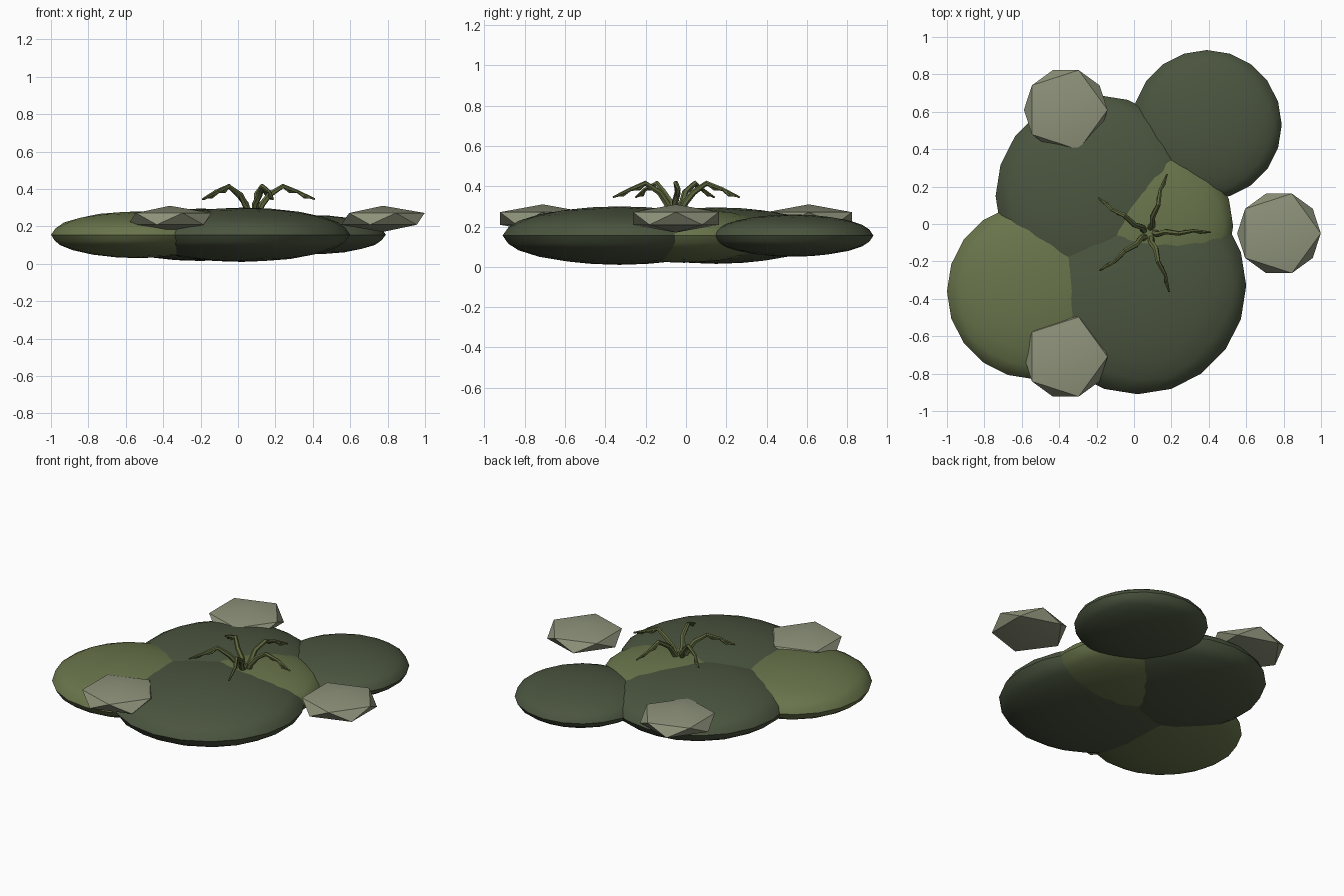
import bpy, math
from mathutils import Vector

old = bpy.data.objects.get("Cube")
if old:
    bpy.data.objects.remove(old, do_unlink=True)


def material(name, rgb):
    m = bpy.data.materials.new(name)
    m.use_nodes = True
    m.diffuse_color = (*rgb, 1)
    bsdf = m.node_tree.nodes["Principled BSDF"]
    bsdf.inputs["Base Color"].default_value = (*rgb, 1)
    bsdf.inputs["Roughness"].default_value = 0.9
    return m


dark_moss = material("dark moss", (0.07, 0.09, 0.05))
olive_moss = material("olive moss", (0.14, 0.175, 0.07))
pale_stone = material("pale stone", (0.27, 0.29, 0.195))
stem_green = material("stem green", (0.12, 0.145, 0.05))


def mound(name, centre, radius, height, mat, detail):
    """Flattened icosphere."""
    bpy.ops.mesh.primitive_ico_sphere_add(subdivisions=detail, radius=1, location=centre)
    ob = bpy.context.object
    ob.name = name
    ob.scale = (radius, radius, height)
    bpy.ops.object.transform_apply(location=False, rotation=False, scale=True)
    ob.data.materials.append(mat)
    bpy.ops.object.shade_smooth_by_angle(angle=math.radians(30))
    return ob


# Moss mounds
mound("front_mound", (0.02, -0.33, 0.155), 0.58, 0.145, dark_moss, 3)
mound("left_back_mound", (-0.20, 0.15, 0.155), 0.54, 0.14, dark_moss, 3)
mound("far_back_mound", (0.39, 0.53, 0.155), 0.40, 0.105, dark_moss, 3)
mound("side_mound", (-0.53, -0.36, 0.155), 0.47, 0.125, olive_moss, 3)
mound("middle_mound", (0.07, -0.01, 0.155), 0.46, 0.135, olive_moss, 3)

# Pale stones
for name, x, y in (("front_stone", -0.365, -0.71),
                   ("back_stone", -0.365, 0.61),
                   ("side_stone", 0.775, -0.05)):
    mound(name, (x, y, 0.24), 0.25, 0.07, pale_stone, 1)


# Drooping sprout: five arching stems with short twigs near the tips
def add_path(curve, points, radii):
    s = curve.splines.new("POLY")
    s.points.add(len(points) - 1)
    for p, co, r in zip(s.points, points, radii):
        p.co = (*co, 1)
        p.radius = r


HUB = Vector((0.08, -0.05, 0))
ARCH = [(0.02, 0.26), (0.05, 0.32), (0.09, 0.37), (0.16, 0.415), (0.24, 0.385), (0.33, 0.345)]
WIDTH = [1.1, 1.0, 0.9, 0.75, 0.55, 0.3]


def make_stem(index, angle):
    out = Vector((math.cos(angle), math.sin(angle), 0))
    side = Vector((-out.y, out.x, 0))
    up = Vector((0, 0, 1))
    path = [HUB + out * r + up * z + side * (0.006 * (-1) ** i)
            for i, (r, z) in enumerate(ARCH)]
    curve = bpy.data.curves.new("stem", "CURVE")
    curve.dimensions = "3D"
    curve.bevel_depth = 0.017
    curve.bevel_resolution = 1
    curve.use_fill_caps = True
    add_path(curve, path, WIDTH)
    # Twigs leaving the outer joints
    for joint, sign in ((3, 1), (4, -1)):
        start = path[joint]
        mid = start + out * 0.035 + side * sign * 0.012 - up * 0.03
        add_path(curve, [start, mid, mid + out * 0.045 - up * 0.005], [0.5, 0.4, 0.2])
    ob = bpy.data.objects.new(f"stem_{index}", curve)
    bpy.context.collection.objects.link(ob)
    curve.materials.append(stem_green)
    bpy.ops.object.select_all(action="DESELECT")
    ob.select_set(True)
    bpy.context.view_layer.objects.active = ob
    bpy.ops.object.convert(target="MESH")
    bpy.ops.object.shade_smooth_by_angle(angle=math.radians(30))


for i in range(5):
    make_stem(i + 1, math.radians(-2 + 4 + 72 * i))
